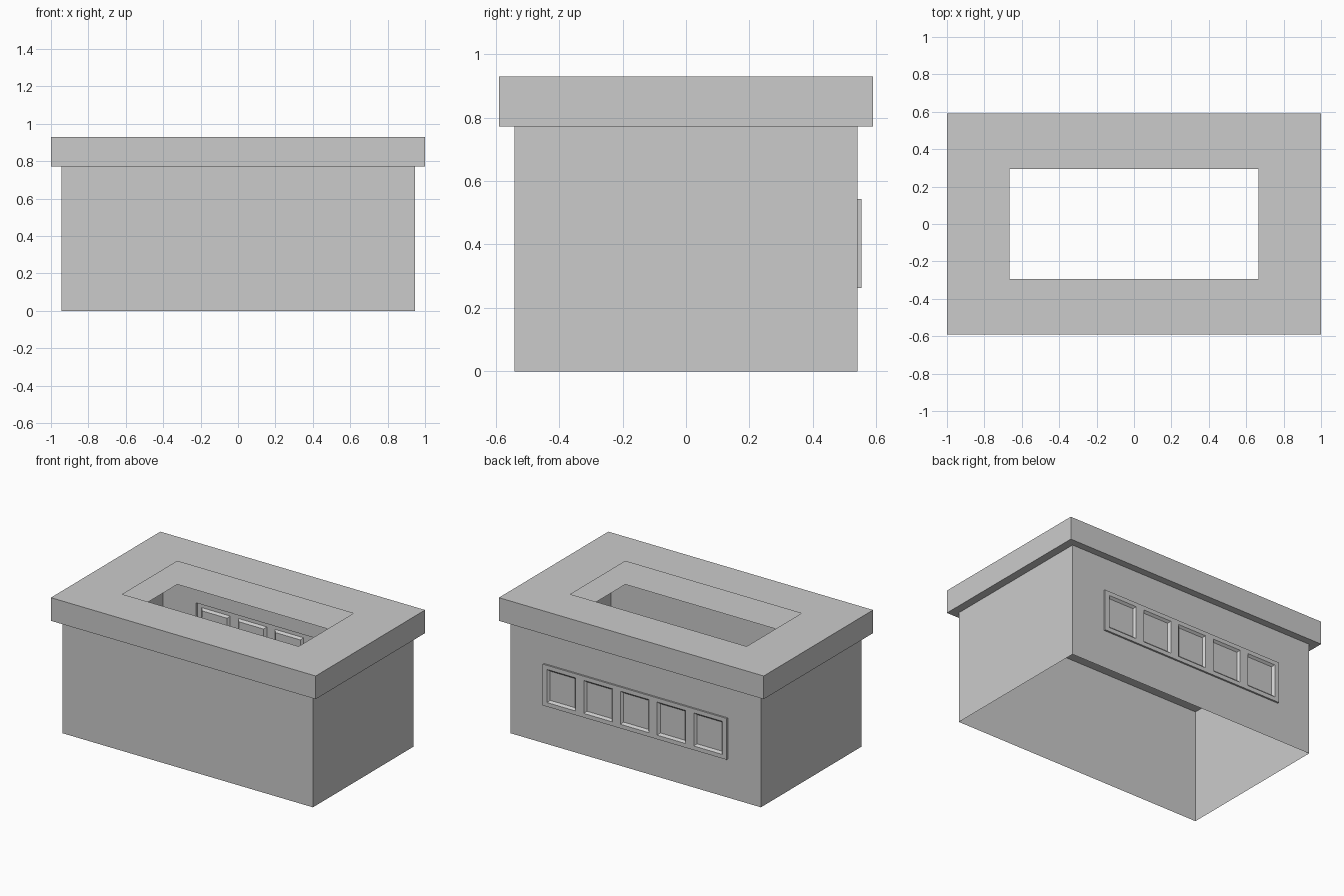
import bpy, bmesh
from mathutils import Vector

if "Cube" in bpy.data.objects:
    bpy.data.objects.remove(bpy.data.objects["Cube"])

BX, BY = 0.945, 0.541          # body half size
Z0, Z1 = 0.772, 0.93           # lid bottom and top
LX, LY = 1.0, 0.59             # lid half size
HX, HY = 0.665, 0.295          # lid opening half size


def finish(bm, name):
    me = bpy.data.meshes.new(name)
    bm.to_mesh(me)
    bm.free()
    ob = bpy.data.objects.new(name, me)
    bpy.context.collection.objects.link(ob)
    return ob


def rect(hx, hy, z):
    return [(-hx, -hy, z), (hx, -hy, z), (hx, hy, z), (-hx, hy, z)]


def bridge(bm, a, b, skip=()):
    """Ring of quads between two four-point outlines."""
    for i in range(4):
        if i not in skip:
            j = (i + 1) % 4
            bm.faces.new([bm.verts.new(p) for p in (a[i], a[j], b[j], b[i])])


# Lid: thin shell with matching openings in its top and bottom plates
bm = bmesh.new()
bridge(bm, rect(LX, LY, Z0), rect(LX, LY, Z1))
bridge(bm, rect(LX, LY, Z1), rect(HX, HY, Z1))
bridge(bm, rect(HX, HY, Z0), rect(LX, LY, Z0))
bmesh.ops.remove_doubles(bm, verts=bm.verts, dist=1e-4)
finish(bm, "lid")

# Front and side walls, open at the bottom
bm = bmesh.new()
bridge(bm, rect(BX, BY, 0), rect(BX, BY, Z0), skip=(2,))
bmesh.ops.remove_doubles(bm, verts=bm.verts, dist=1e-4)
finish(bm, "side_walls")

# Back wall grid: panel columns with five windows
PX, W, GAP = 0.695, 0.215, 0.062
xs = [-BX, -PX]
for i in range(5):
    c = (i - 2) * (W + GAP)
    xs += [c - W / 2, c + W / 2]
xs += [PX, BX]
zs = [0, 0.262, 0.29, 0.516, 0.544, Z0]
bm = bmesh.new()
grid = [[bm.verts.new((x, BY, z)) for z in zs] for x in xs]
panel, windows = [], []
for i in range(len(xs) - 1):
    for k in range(len(zs) - 1):
        f = bm.faces.new((grid[i][k], grid[i][k + 1], grid[i + 1][k + 1], grid[i + 1][k]))
        if 0 < i < len(xs) - 2 and 0 < k < len(zs) - 2:
            panel.append(f)
bm.normal_update()

# Push the panel outwards
ext = bmesh.ops.extrude_face_region(bm, geom=panel)["geom"]
moved = [g for g in ext if isinstance(g, bmesh.types.BMVert)]
bmesh.ops.translate(bm, verts=moved, vec=Vector((0, 0.012, 0)))
old = [f for f in panel if f.is_valid and abs(f.calc_center_median().y - BY) < 1e-4]
if old:
    bmesh.ops.delete(bm, geom=old, context='FACES')
bm.normal_update()

# Sloped window recesses
for f in bm.faces:
    c = f.calc_center_median()
    if c.y > BY + 0.01 and abs(c.z - 0.403) < 0.01:
        if max(v.co.x for v in f.verts) - min(v.co.x for v in f.verts) > W - 0.01:
            windows.append(f)
bmesh.ops.inset_individual(bm, faces=windows, thickness=0.019, depth=-0.014)
bm.normal_update()
finish(bm, "back_wall_with_panel")
